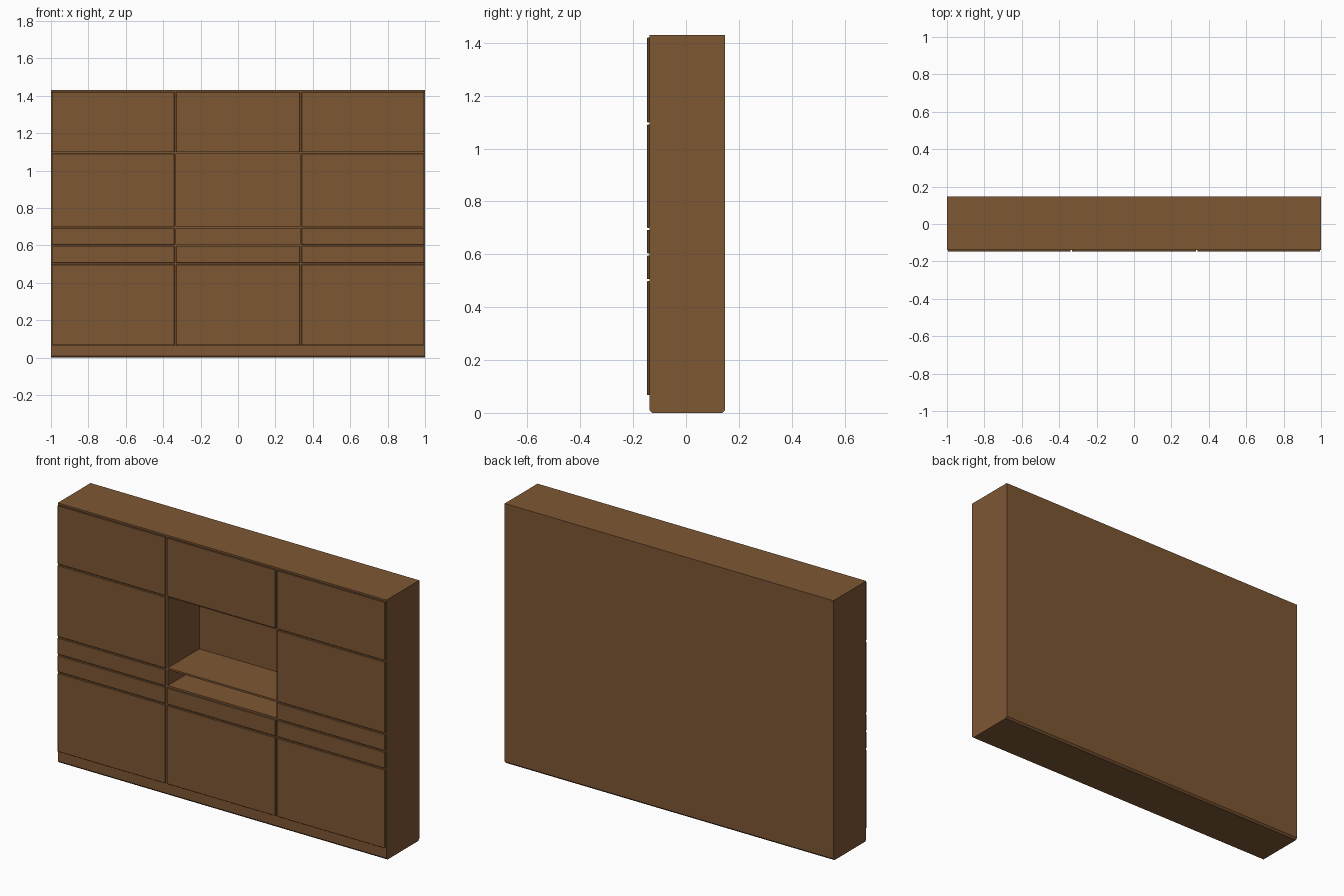
import bpy, bmesh

if "Cube" in bpy.data.objects:
    bpy.data.objects.remove(bpy.data.objects["Cube"])

wood = bpy.data.materials.new("brown_wood")
wood.diffuse_color = (0.21, 0.095, 0.034, 1)
wood.use_nodes = True
wood.node_tree.nodes["Principled BSDF"].inputs["Base Color"].default_value = wood.diffuse_color

T = 0.01                        # panel thickness
FRONT, BACK, TOP = -0.138, 0.147, 1.43
BASE = 0.065                    # plinth height
DIV = 0.3355                    # centre of the dividers


def finish(name, bm):
    bmesh.ops.recalc_face_normals(bm, faces=bm.faces)
    me = bpy.data.meshes.new(name)
    bm.to_mesh(me)
    bm.free()
    me.materials.append(wood)
    ob = bpy.data.objects.new(name, me)
    bpy.context.collection.objects.link(ob)
    return ob


def box(name, x, y, z, bevel=0):
    bm = bmesh.new()
    for v in bmesh.ops.create_cube(bm, size=1)["verts"]:
        v.co = [(r[0] + r[1]) / 2 + c * (r[1] - r[0]) for r, c in zip((x, y, z), v.co)]
    if bevel:
        bmesh.ops.bevel(bm, geom=bm.edges[:], offset=bevel, segments=1, affect='EDGES')
    return finish(name, bm)


def profile(name, x0, x1, top, chamfer=0.01):
    """Side outline with chamfered bottom edges, extruded along x."""
    pts = [(FRONT + chamfer, 0), (BACK - chamfer, 0), (BACK, chamfer),
           (BACK, top), (FRONT, top), (FRONT, chamfer)]
    bm = bmesh.new()
    f = bm.faces.new([bm.verts.new((x0, y, z)) for y, z in pts])
    ext = bmesh.ops.extrude_face_region(bm, geom=[f])
    bmesh.ops.translate(bm, vec=(x1 - x0, 0, 0),
                        verts=[g for g in ext["geom"] if isinstance(g, bmesh.types.BMVert)])
    return finish(name, bm)


# Carcass: sides, plinth, top and back
profile("side_panel_left", -1, -1 + T, TOP)
profile("side_panel_right", 1 - T, 1, TOP)
profile("plinth", -1 + T, 1 - T, BASE)
box("top_panel", (-1 + T, 1 - T), (FRONT, BACK), (TOP - T, TOP))
box("back_panel", (-1 + T, 1 - T), (BACK - T, BACK), (BASE, TOP - T))

# Vertical dividers
for side, s in (("left", -1), ("right", 1)):
    box("divider_" + side, (s * DIV - T / 2, s * DIV + T / 2),
        (FRONT, BACK - T), (BASE, TOP - T))

# Shelves in each column, behind the gaps between fronts
columns = {"left": (-0.995, -0.340), "middle": (-0.331, 0.331), "right": (0.340, 0.995)}
inner = {"left": (-1 + T, -DIV - T / 2), "middle": (-DIV + T / 2, DIV - T / 2),
         "right": (DIV + T / 2, 1 - T)}
levels = [0.502, 0.599, 0.696, 1.095]
for col, x in inner.items():
    for i, z in enumerate(levels):
        box(f"shelf_{col}_{i}", x, (FRONT, BACK - T), (z - T / 2, z + T / 2))

# Door and drawer fronts; the middle column keeps an open niche
G = 0.004
rows = {"lower_door": (BASE + 0.002, levels[0] - G),
        "lower_drawer": (levels[0] + G, levels[1] - G),
        "upper_drawer": (levels[1] + G, levels[2] - G),
        "middle_door": (levels[2] + G, levels[3] - G),
        "top_door": (levels[3] + G, TOP - T)}
for col, x in columns.items():
    for name, z in rows.items():
        if col == "middle" and name in ("upper_drawer", "middle_door"):
            continue
        box(f"{name}_{col}", x, (-0.147, FRONT), z, bevel=0.0015)
